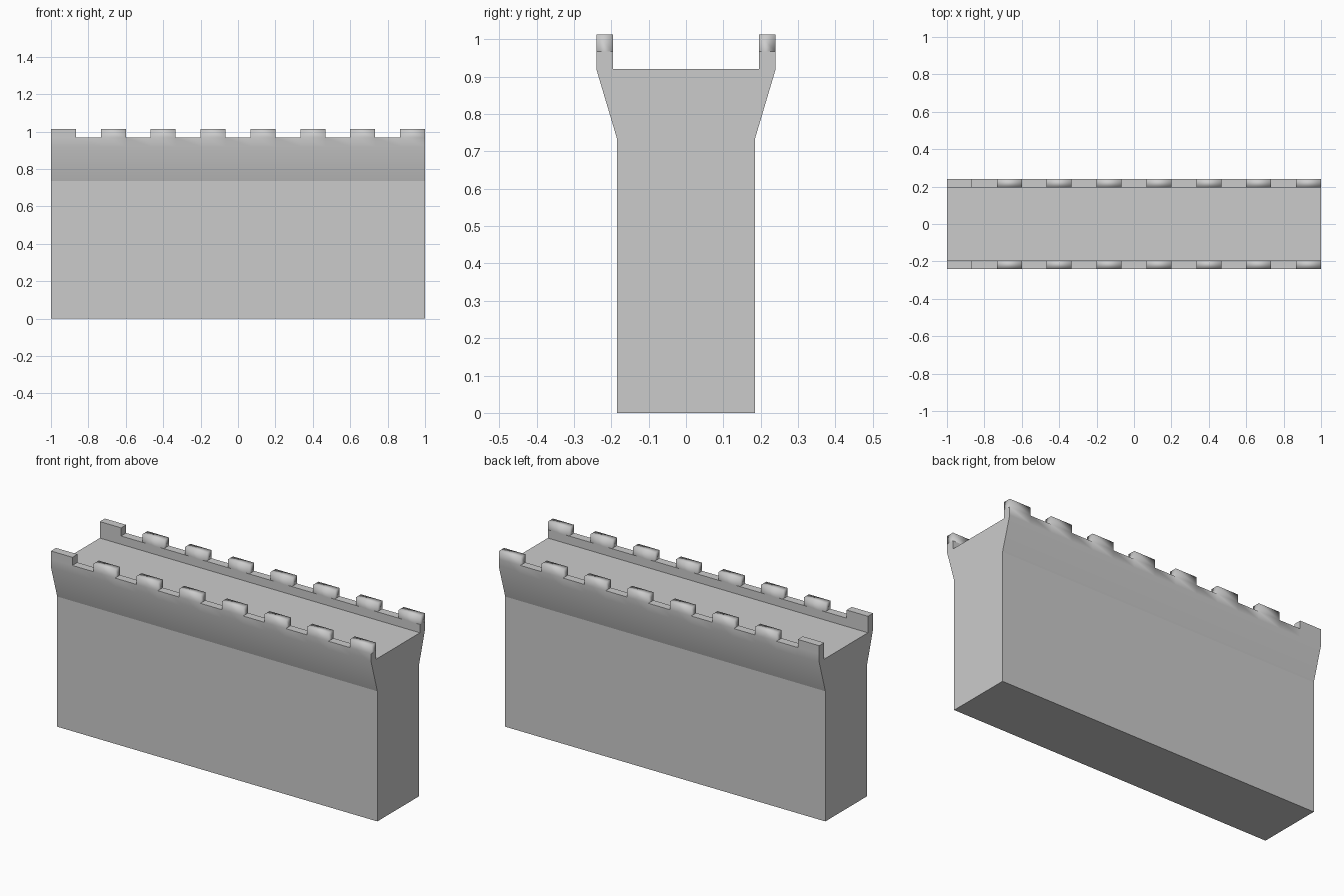
import bpy
import bmesh

cube = bpy.data.objects.get("Cube")
if cube:
    bpy.data.objects.remove(cube, do_unlink=True)

# Main sizes
CELLS = 15
FLARE_Z, DECK_Z, PARAPET_Z, MERLON_Z = 0.735, 0.92, 0.967, 1.013
INNER_Y = 0.195

# Stone colour
stone = bpy.data.materials.new("light_grey_stone")
stone.use_nodes = True
stone.diffuse_color = (0.6, 0.6, 0.6, 1)
stone.node_tree.nodes["Principled BSDF"].inputs["Base Color"].default_value = (0.6, 0.6, 0.6, 1)

# Cross-section of the wall: half outline, mirrored across the middle
half = [(0.185, 0), (0.185, FLARE_Z), (0.24, DECK_Z),
        (0.24, PARAPET_Z), (INNER_Y, PARAPET_Z), (INNER_Y, DECK_Z)]
outline = half + [(-y, z) for y, z in reversed(half)]
count = len(outline)

# Sweep the cross-section along x, one ring for each merlon edge
bm = bmesh.new()
rings = [[bm.verts.new((-1 + 2 * i / CELLS, y, z)) for y, z in outline]
         for i in range(CELLS + 1)]
merlon_bases = []
for i in range(CELLS):
    for j in range(count):
        k = (j + 1) % count
        face = bm.faces.new((rings[i][j], rings[i + 1][j],
                             rings[i + 1][k], rings[i][k]))
        on_parapet = outline[j][1] == PARAPET_Z and outline[k][1] == PARAPET_Z
        if on_parapet and i % 2 == 0:
            merlon_bases.append(face)
bm.faces.new(rings[0])
bm.faces.new(list(reversed(rings[-1])))
bmesh.ops.recalc_face_normals(bm, faces=bm.faces[:])

# Raise the merlons from every other parapet cell
tops = bmesh.ops.extrude_discrete_faces(bm, faces=merlon_bases)["faces"]
for vert in {v for face in tops for v in face.verts}:
    vert.co.z = MERLON_Z
bmesh.ops.recalc_face_normals(bm, faces=bm.faces[:])
bm.normal_update()

# Soft shading on the flare and merlons; the first merlon stays crisp
for face in bm.faces:
    c = face.calc_center_median()
    outer = c.z > FLARE_Z and abs(c.y) > 0.2 and abs(face.normal.y) > 0.5
    merlon = c.z > PARAPET_Z + 0.01 and c.x > -0.8
    face.smooth = outer or merlon

mesh = bpy.data.meshes.new("battlement_wall")
bm.to_mesh(mesh)
bm.free()
mesh.materials.append(stone)
wall = bpy.data.objects.new("battlement_wall", mesh)
bpy.context.collection.objects.link(wall)
